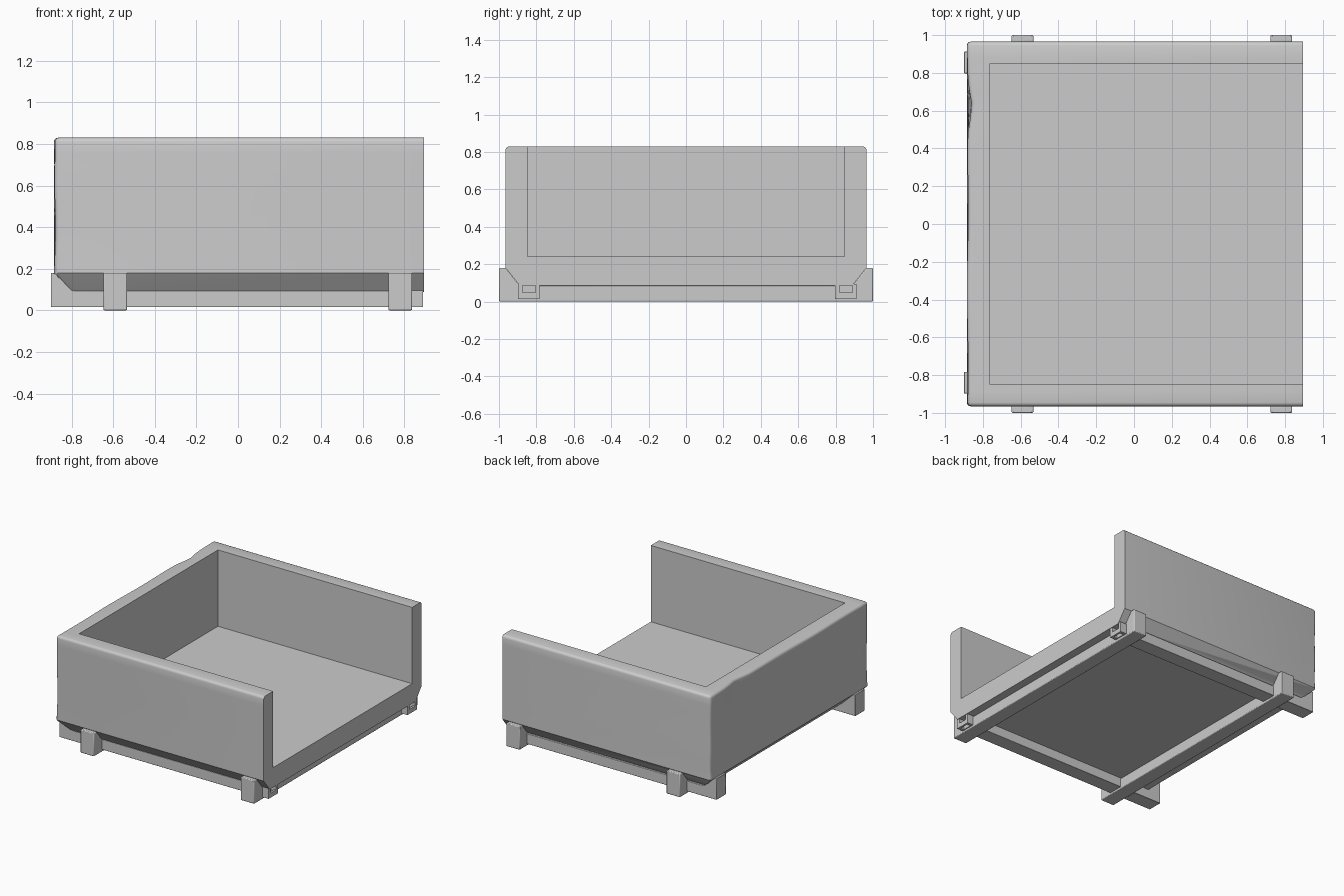
import bpy, bmesh, math
from mathutils import Vector

if "Cube" in bpy.data.objects:
    bpy.data.objects.remove(bpy.data.objects["Cube"])


def make_object(name, bm, smooth=True):
    bmesh.ops.recalc_face_normals(bm, faces=bm.faces)
    mesh = bpy.data.meshes.new(name)
    bm.to_mesh(mesh)
    bm.free()
    ob = bpy.data.objects.new(name, mesh)
    bpy.context.collection.objects.link(ob)
    bpy.ops.object.select_all(action='DESELECT')
    ob.select_set(True)
    bpy.context.view_layer.objects.active = ob
    if smooth:
        bpy.ops.object.shade_smooth_by_angle(angle=math.radians(32))
    return ob


def box(bm, x0, x1, y0, y1, z0, z1):
    vs = bmesh.ops.create_cube(bm, size=1)['verts']
    for v in vs:
        v.co = Vector(((x0 + x1) / 2 + v.co.x * (x1 - x0),
                       (y0 + y1) / 2 + v.co.y * (y1 - y0),
                       (z0 + z1) / 2 + v.co.z * (z1 - z0)))


def extruded(name, profile, place, width, bevel):
    """Extrude a side profile; place(a, b, w) maps it into space."""
    bm = bmesh.new()
    face = bm.faces.new([bm.verts.new(place(a, b, -width / 2)) for a, b in profile])
    new = bmesh.ops.extrude_face_region(bm, geom=[face])['geom']
    shift = place(0, 0, width / 2) - place(0, 0, -width / 2)
    bmesh.ops.translate(bm, verts=[g for g in new if isinstance(g, bmesh.types.BMVert)], vec=shift)
    ob = make_object(name, bm)
    mod = ob.modifiers.new("soft_edges", 'BEVEL')
    mod.width, mod.segments = bevel, 2
    mod.limit_method = 'ANGLE'
    return ob


# tray shell: open towards +x, underside chamfered on three sides
bm = bmesh.new()
rings = []
for x0, y, z in ((-0.79, 0.89, 0.087), (-0.885, 0.965, 0.18), (-0.885, 0.965, 0.83)):
    rings.append([bm.verts.new(p) for p in
                  ((x0, -y, z), (0.895, -y, z), (0.895, y, z), (x0, y, z))])
bm.faces.new(rings[0][::-1])
bm.faces.new(rings[2])
for lo, hi in zip(rings, rings[1:]):
    for i in range(4):
        j = (i + 1) % 4
        bm.faces.new((lo[i], lo[j], hi[j], hi[i]))
edges = [e for e in bm.edges
         if not all(v.co.x > 0.8 for v in e.verts)
         and (all(v.co.z > 0.8 for v in e.verts)
              or (all(v.co.x < -0.88 and v.co.z > 0.1 for v in e.verts)
                  and abs(e.verts[0].co.z - e.verts[1].co.z) > 0.1))]
bmesh.ops.bevel(bm, geom=edges, offset=0.02, segments=3, profile=0.5, affect='EDGES')


def slice_at(co, normal):
    geom = bm.verts[:] + bm.edges[:] + bm.faces[:]
    bmesh.ops.bisect_plane(bm, geom=geom, plane_co=co, plane_no=normal)


# worn, gently dented back wall
for i in range(1, 24):
    slice_at((0, -0.96 + 0.08 * i, 0), (0, 1, 0))
for i in range(1, 9):
    slice_at((0, 0, 0.18 + 0.072 * i), (0, 0, 1))
for v in bm.verts:
    if v.co.x < -0.86 and v.co.z > 0.19:
        y, z = v.co.y, v.co.z
        dent = 0.022 * math.exp(-((y - 0.62) / 0.09) ** 2 - ((z - 0.83) / 0.2) ** 2)
        wave = 0.004 * (1 + math.sin(7 * y + 5 * z) * math.cos(11 * z - 2 * y))
        v.co.x += dent + wave
tray = make_object("tray_shell", bm)

bm = bmesh.new()
box(bm, -0.765, 1.2, -0.848, 0.848, 0.24, 1.2)
cutter = make_object("tray_cavity_cutter", bm, False)
cutter.hide_render = True
cutter.hide_viewport = True
mod = tray.modifiers.new("cavity", 'BOOLEAN')
mod.object, mod.operation, mod.solver = cutter, 'DIFFERENCE', 'EXACT'
# run the cavity cut before the shading modifier, if one exists
tray.modifiers.move(len(tray.modifiers) - 1, 0)

# cross bars with upturned clips that hug the chamfer
cross = [(-1, 0), (1, 0), (1, 0.18), (0.965, 0.18), (0.89, 0.085),
         (-0.89, 0.085), (-0.965, 0.18), (-1, 0.18)]
for name, x in (("rear_cross_bar", -0.59), ("front_cross_bar", 0.78)):
    extruded(name, cross, lambda a, b, w, x=x: Vector((x + w, a, b)), 0.115, 0.006)

# long runners: clip at the back, slotted bracket at the open end
runner = [(-0.9, 0.015), (0.845, 0.015), (0.845, 0.095), (-0.79, 0.095),
          (-0.885, 0.18), (-0.9, 0.18)]
for side, y in (("right", -0.84), ("left", 0.855)):
    extruded(side + "_runner", runner, lambda a, b, w, y=y: Vector((a, y + w, b)), 0.115, 0.003)
    bm = bmesh.new()
    for s in (-1, 1):
        c = y + s * 0.046
        box(bm, 0.83, 0.89, c - 0.0115, c + 0.0115, 0.015, 0.095)
    box(bm, 0.875, 0.89, y - 0.036, y + 0.036, 0.015, 0.05)
    make_object(side + "_end_bracket", bm, False)
